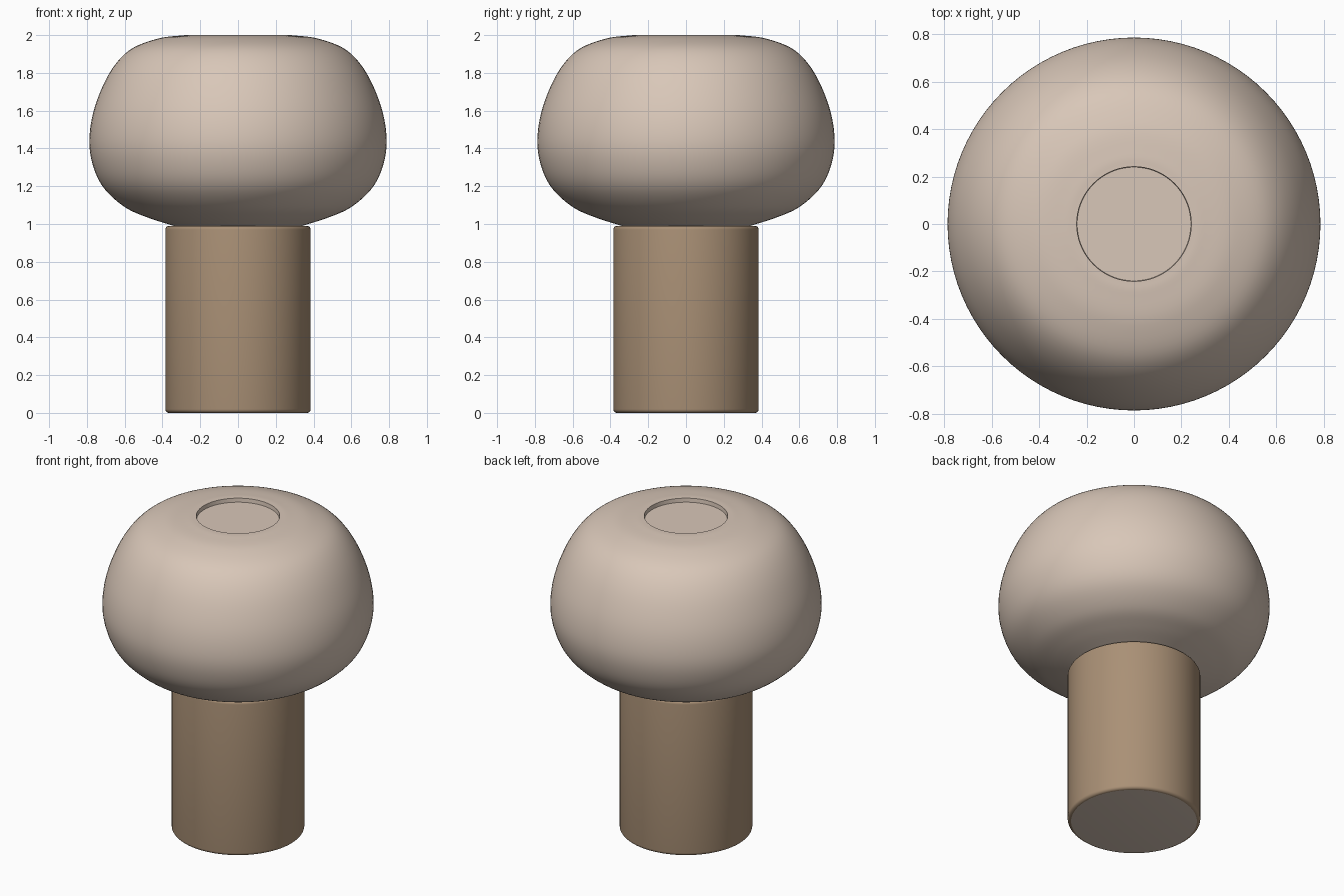
import bpy, bmesh, math
from mathutils import Vector

old = bpy.data.objects.get("Cube")
if old:
    bpy.data.objects.remove(old, do_unlink=True)


def material(name, rgb):
    mat = bpy.data.materials.new(name)
    mat.use_nodes = True
    mat.diffuse_color = (*rgb, 1)
    mat.node_tree.nodes["Principled BSDF"].inputs["Base Color"].default_value = (*rgb, 1)
    return mat


cream = material("warm cream", (0.69, 0.57, 0.48))
tan = material("tan", (0.40, 0.28, 0.18))


def smooth_path(points, steps=6):
    """Catmull-Rom curve through (radius, height) points."""
    p = [Vector(q) for q in points]
    p = [2 * p[0] - p[1]] + p + [2 * p[-1] - p[-2]]
    path = []
    for a, b, c, d in zip(p, p[1:], p[2:], p[3:]):
        for i in range(steps):
            t = i / steps
            path.append(0.5 * (2 * b + (c - a) * t + (2 * a - 5 * b + 4 * c - d) * t * t
                               + (3 * b - a - 3 * c + d) * t ** 3))
    return path + [p[-2]]


def arc(cr, cz, radius, start, end, steps=5):
    """Rounded edge as (radius, height) points; angles in degrees."""
    angles = [math.radians(start + (end - start) * i / steps) for i in range(steps + 1)]
    return [(cr + radius * math.cos(a), cz + radius * math.sin(a)) for a in angles]


def lathe(name, profile, mat, segments=96):
    """Spin a bottom-to-top profile around z and cap both ends."""
    bm = bmesh.new()
    rings = []
    for r, z in profile:
        rings.append([bm.verts.new((r * math.cos(k * math.tau / segments),
                                    r * math.sin(k * math.tau / segments), z))
                      for k in range(segments)])
    for low, high in zip(rings, rings[1:]):
        for k in range(segments):
            n = (k + 1) % segments
            bm.faces.new((low[k], low[n], high[n], high[k]))
    bm.faces.new(rings[0][::-1])
    bm.faces.new(rings[-1])
    mesh = bpy.data.meshes.new(name)
    bm.to_mesh(mesh)
    bm.free()
    mesh.materials.append(mat)
    obj = bpy.data.objects.new(name, mesh)
    bpy.context.collection.objects.link(obj)
    bpy.ops.object.select_all(action="DESELECT")
    obj.select_set(True)
    bpy.context.view_layer.objects.active = obj
    bpy.ops.object.shade_smooth_by_angle(angle=math.radians(35))
    return obj


# Domed shade with a shallow round recess in its top
dome = smooth_path([(0.34, 0.99), (0.48, 1.035), (0.60, 1.09), (0.71, 1.19), (0.768, 1.31),
                    (0.787, 1.45), (0.758, 1.62), (0.68, 1.80), (0.575, 1.92),
                    (0.43, 1.98), (0.30, 1.998), (0.242, 2.0)])
lathe("shade", dome + [Vector((0.24, 1.975))], cream)

# Cylindrical base with softened edges
edge = 0.02
body = arc(0.385 - edge, edge, edge, -90, 0) + arc(0.385 - edge, 0.99 - edge, edge, 0, 90)
base = lathe("base", body, tan)

# Pale underside of the base
base.data.materials.append(cream)
for face in base.data.polygons:
    if face.normal.z < -0.99:
        face.material_index = 1
